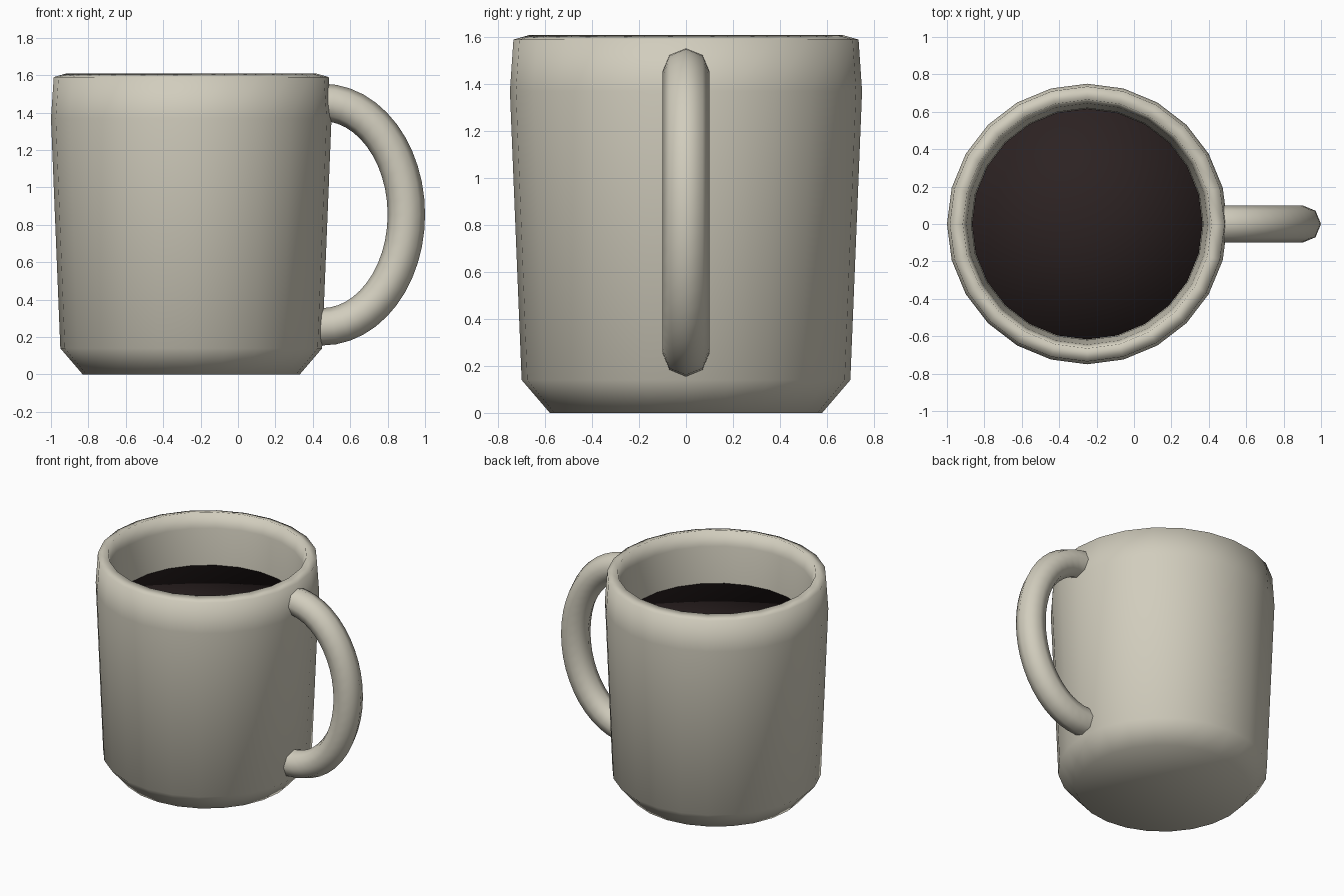
import bpy
import bmesh
from math import cos, sin, pi
from mathutils import Vector

cube = bpy.data.objects.get("Cube")
if cube:
    bpy.data.objects.remove(cube, do_unlink=True)

SIDES = 24
CUP_X = -0.25


def material(name, rgb):
    mat = bpy.data.materials.new(name)
    mat.use_nodes = True
    mat.diffuse_color = (*rgb, 1)
    mat.node_tree.nodes["Principled BSDF"].inputs["Base Color"].default_value = (*rgb, 1)
    return mat


def finish(name, bm, mat):
    bmesh.ops.recalc_face_normals(bm, faces=bm.faces[:])
    for face in bm.faces:
        face.smooth = True
    mesh = bpy.data.meshes.new(name)
    bm.to_mesh(mesh)
    bm.free()
    mesh.materials.append(mat)
    obj = bpy.data.objects.new(name, mesh)
    bpy.context.scene.collection.objects.link(obj)
    return obj


def lathe(name, profile, mat):
    """Spin a radius/height profile, which starts and ends on the axis."""
    bm = bmesh.new()
    verts = [bm.verts.new((r, 0, z)) for r, z in profile]
    edges = [bm.edges.new(pair) for pair in zip(verts, verts[1:])]
    bmesh.ops.spin(bm, geom=verts + edges, cent=(0, 0, 0), axis=(0, 0, 1),
                   angle=2 * pi, steps=SIDES)
    bmesh.ops.remove_doubles(bm, verts=bm.verts[:], dist=0.0005)
    obj = finish(name, bm, mat)
    obj.location.x = CUP_X
    return obj


def sweep(name, path, radius, sides, mat):
    """Tube along (point, outward normal) pairs lying in the xz plane."""
    bm = bmesh.new()
    rings = []
    for point, normal in path:
        ring = []
        for i in range(sides):
            a = 2 * pi * i / sides
            offset = normal * cos(a) + Vector((0, 1, 0)) * sin(a)
            ring.append(bm.verts.new(point + offset * radius))
        rings.append(ring)
    for low, high in zip(rings, rings[1:]):
        for i in range(sides):
            j = (i + 1) % sides
            bm.faces.new((low[i], low[j], high[j], high[i]))
    return finish(name, bm, mat)


ceramic = material("warm grey ceramic", (0.64, 0.61, 0.51))
coffee = material("dark coffee", (0.025, 0.016, 0.016))

# Cup wall: chamfered foot, flared side, rounded rim and hollow inside
lathe("cup", [(0, 0), (0.58, 0), (0.70, 0.14), (0.75, 1.37), (0.735, 1.59),
              (0.665, 1.61), (0.645, 1.50), (0.62, 1.24), (0.60, 0.20), (0, 0.12)], ceramic)

# Drink filling the cup
lathe("drink", [(0, 1.15), (0.617, 1.15), (0.617, 1.24), (0, 1.24)], coffee)

# Handle: half ellipse with short straight ends buried in the wall
A, B, STEPS = 0.45, 0.60, 24
centre = Vector((0.45, 0, 0.855))
path = [(centre + Vector((-0.02, 0, -B)), Vector((0, 0, -1)))]
for k in range(STEPS + 1):
    t = pi * (k / STEPS - 0.5)
    path.append((centre + Vector((A * cos(t), 0, B * sin(t))),
                 Vector((cos(t) / A, 0, sin(t) / B)).normalized()))
path.append((centre + Vector((-0.02, 0, B)), Vector((0, 0, 1))))
sweep("handle", path, 0.10, 8, ceramic)
